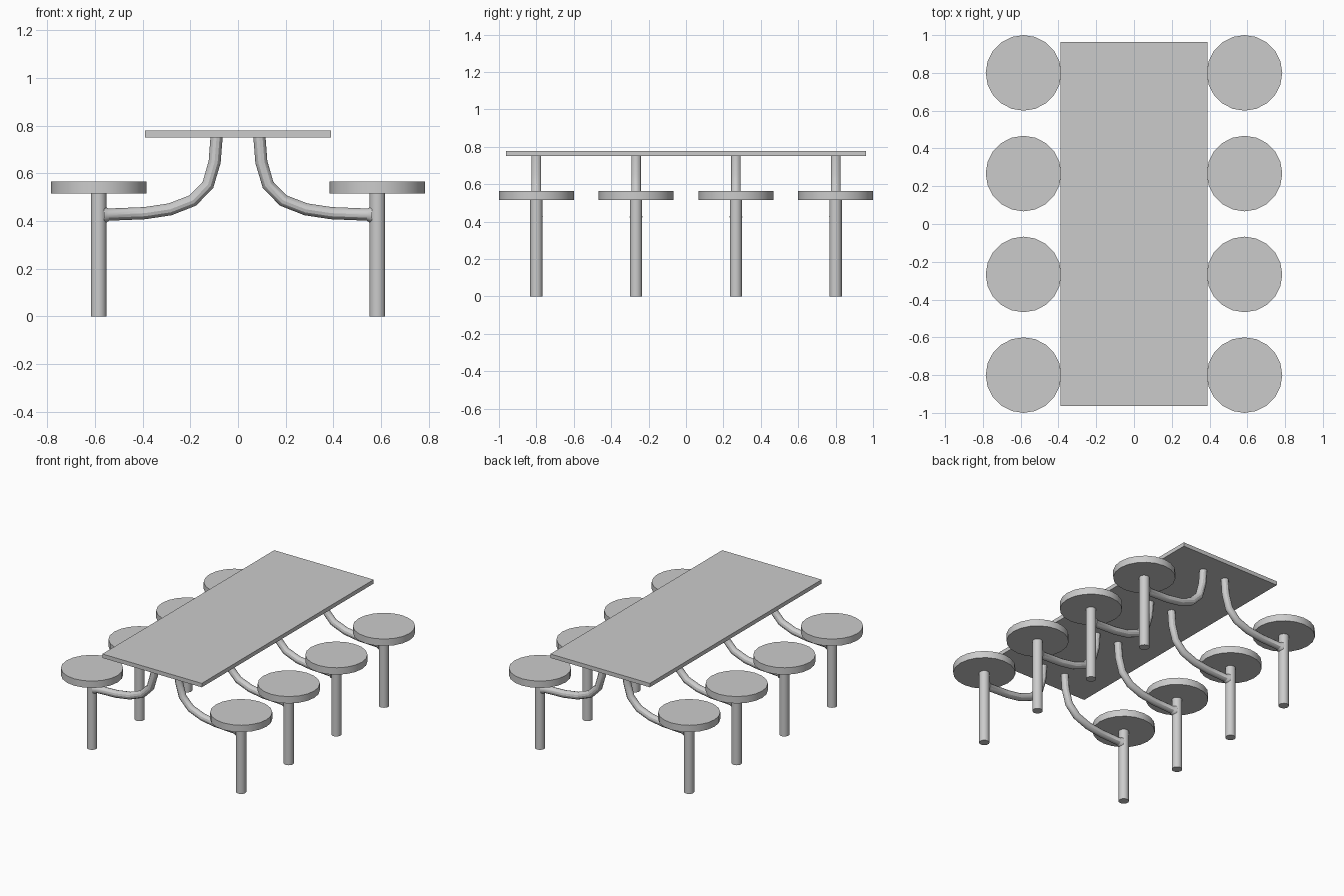
import bpy

if "Cube" in bpy.data.objects:
    bpy.data.objects.remove(bpy.data.objects["Cube"])

SEAT_X = 0.585
ROWS = [-0.8, -0.267, 0.267, 0.8]


def smooth(obj):
    bpy.ops.object.select_all(action='DESELECT')
    obj.select_set(True)
    bpy.context.view_layer.objects.active = obj
    bpy.ops.object.shade_smooth_by_angle()


def cylinder(name, x, y, z0, z1, radius, sides):
    bpy.ops.mesh.primitive_cylinder_add(
        vertices=sides, radius=radius, depth=z1 - z0,
        location=(x, y, (z0 + z1) / 2))
    obj = bpy.context.object
    obj.name = name
    smooth(obj)


def support_arm(name, side, y):
    # centre line (x, z, radius factor), flared where it is welded to the post
    path = [(0.562, 0.426, 1.35), (0.553, 0.426, 1.25), (0.542, 0.427, 1.0),
            (0.391, 0.433, 1), (0.285, 0.449, 1), (0.190, 0.486, 1),
            (0.126, 0.552, 1), (0.098, 0.648, 1), (0.090, 0.752, 1)]
    curve = bpy.data.curves.new(name, 'CURVE')
    curve.dimensions = '3D'
    curve.bevel_depth = 0.0255
    curve.bevel_resolution = 4
    curve.use_fill_caps = True
    spline = curve.splines.new('POLY')
    spline.points.add(len(path) - 1)
    for point, (x, z, r) in zip(spline.points, path):
        point.co = (side * x, y, z, 1)
        point.radius = r
    obj = bpy.data.objects.new(name, curve)
    bpy.context.collection.objects.link(obj)
    bpy.ops.object.select_all(action='DESELECT')
    obj.select_set(True)
    bpy.context.view_layer.objects.active = obj
    bpy.ops.object.convert(target='MESH')
    smooth(bpy.context.object)


# Table top
bpy.ops.mesh.primitive_cube_add(size=1, location=(0, 0, 0.765))
top = bpy.context.object
top.name = "table_top"
top.scale = (0.78, 1.926, 0.028)
bpy.ops.object.transform_apply(location=False, rotation=False, scale=True)

# Eight seats, each with a post and a curved arm to the table
for side, label in ((-1, "left"), (1, "right")):
    for i, y in enumerate(ROWS, 1):
        cylinder(f"seat_{label}_{i}", side * SEAT_X, y, 0.516, 0.565, 0.2, 20)
        cylinder(f"post_{label}_{i}", side * SEAT_X, y, 0, 0.517, 0.033, 20)
        support_arm(f"support_arm_{label}_{i}", side, y)
